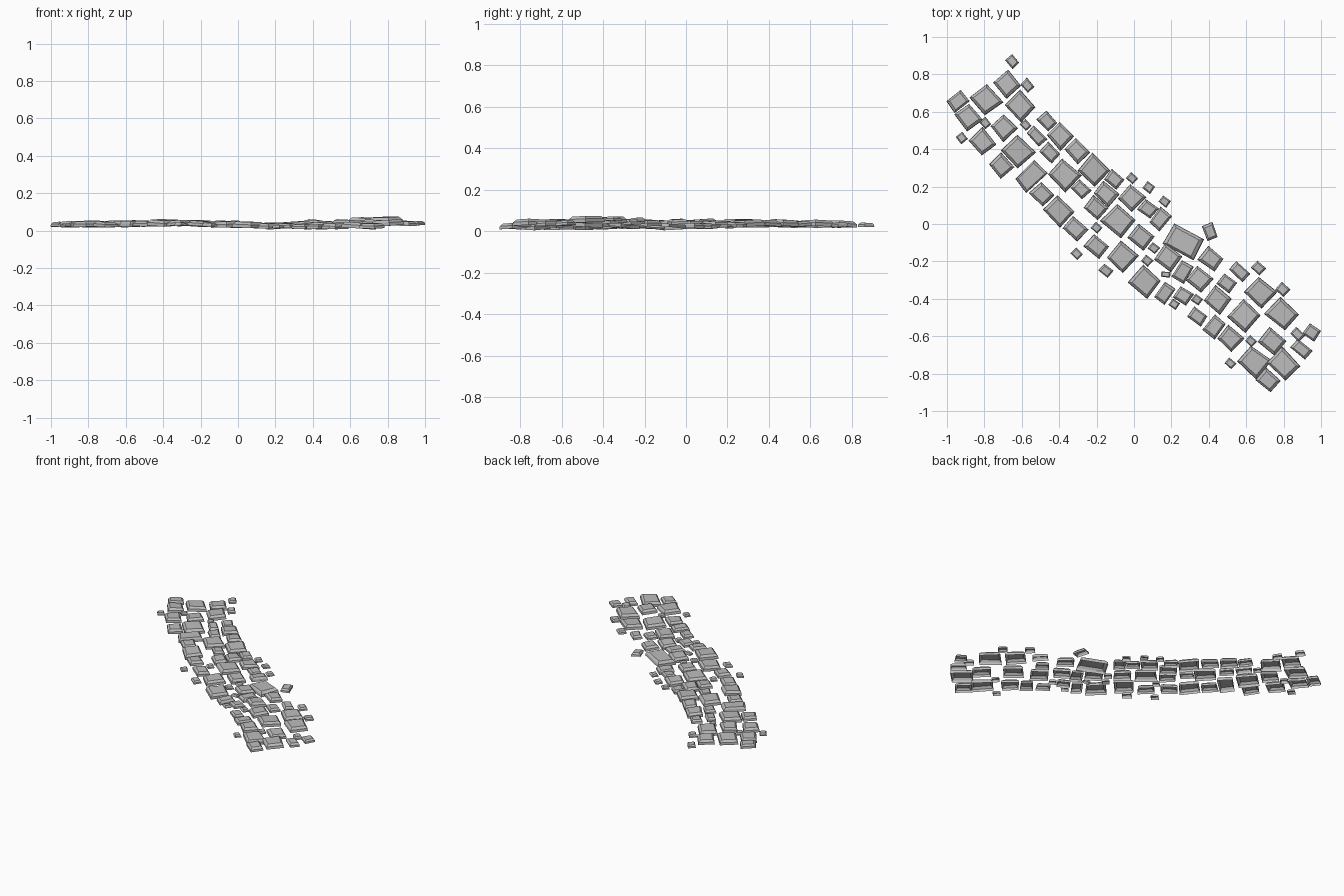
import bpy
import bmesh
import math
import random
from mathutils import Matrix, Vector

random.seed(4)

default_cube = bpy.data.objects.get("Cube")
if default_cube:
    bpy.data.objects.remove(default_cube, do_unlink=True)

# One grey for every stone
stone_grey = bpy.data.materials.new("stone_grey")
stone_grey.use_nodes = True
colour = (0.5, 0.5, 0.5, 1.0)
stone_grey.diffuse_color = colour
shader = next(n for n in stone_grey.node_tree.nodes if n.type == "BSDF_PRINCIPLED")
shader.inputs["Base Color"].default_value = colour
shader.inputs["Roughness"].default_value = 0.9


def follow(keys, x):
    """Linear interpolation through (x, value) pairs."""
    if x <= keys[0][0]:
        return keys[0][1]
    for (left, start), (right, end) in zip(keys, keys[1:]):
        if x <= right:
            return start + (end - start) * (x - left) / (right - left)
    return keys[-1][1]


# Direction of the path in degrees, and height of the ground along it
HEADING = [(-0.9, -52), (-0.4, -45), (0, -40), (0.25, -35), (0.5, -40), (0.8, -42)]
GROUND = [(-1, 0.019), (-0.6, 0.021), (-0.35, 0.028), (0, 0.017), (0.2, 0.012),
          (0.55, 0.018), (0.8, 0.027), (1, 0.006)]


def ground_height(x, y):
    """The lower end of the path is banked, rising towards the back."""
    bank = 0.085 * (0.67 * x + 0.74 * y) if x > 0.3 else 0
    return max(0.008, follow(GROUND, x) + bank)


def wobble(amount):
    return random.uniform(-amount, amount)


def add_stone(name, x, y, along, across, thickness, heading=None):
    """Open-bottomed paving stone: upright sides, a chamfer and a flat top."""
    mesh = bpy.data.meshes.new(name)
    bm = bmesh.new()
    jitter = 0.05 * min(along, across)
    corners = [Vector((sx * along / 2 + wobble(jitter), sy * across / 2 + wobble(jitter), 0))
               for sx, sy in ((-1, -1), (1, -1), (1, 1), (-1, 1))]
    inset = min(0.014, 0.15 * across) / (across / 2)
    rings = []
    for level, scale in ((0, 1.0), (0.55, 0.97), (1, 1 - inset)):
        rings.append([bm.verts.new((c.x * scale, c.y * scale, thickness * level))
                      for c in corners])
    for lower, upper in zip(rings, rings[1:]):
        for i in range(4):
            j = (i + 1) % 4
            bm.faces.new((lower[i], lower[j], upper[j], upper[i]))
    bm.faces.new(rings[-1])

    if heading is None:
        heading = follow(HEADING, x) + wobble(2)
    tilt = Matrix.Rotation(wobble(0.06), 4, "X") @ Matrix.Rotation(wobble(0.06), 4, "Y")
    turn = Matrix.Rotation(math.radians(heading), 4, "Z")
    place = Matrix.Translation((x, y, ground_height(x, y)))
    bm.transform(place @ turn @ tilt)
    for vert in bm.verts:
        vert.co.z = max(vert.co.z, 0)
    bm.to_mesh(mesh)
    bm.free()
    mesh.materials.append(stone_grey)
    bpy.context.collection.objects.link(bpy.data.objects.new(name, mesh))


def lay(name, along, across, thickness, spots):
    """Lay equal stones at spots given in hundredths of a unit."""
    for i, (x, y) in enumerate(spots):
        add_stone(f"{name}_{i + 1}", x / 100, y / 100,
                  along * (1 + wobble(0.03)), across * (1 + wobble(0.03)), thickness)


# Big slabs
lay("large_slab", 0.132, 0.12, 0.031, [
    (-79, 66.5), (-61, 63), (-62, 39), (-37, 26), (-21.5, 29), (-40, 7), (-8.5, 1.5),
    (-6, -17.5), (6, -31), (59, -49), (67.5, -36.5), (79, -48), (64, -73.5), (80, -75)])

# Squarish paving blocks
lay("square_block", 0.111, 0.102, 0.029, [
    (-68, 75), (-69.5, 51.5), (-81, 44), (-88.5, 57), (-39.5, 47), (3.5, -7),
    (74, -62.5), (35, -29.5), (44.5, -40.5), (18, -18), (51.5, -61), (-1.5, 14)])

# Oblong paving blocks
lay("oblong_block", 0.108, 0.088, 0.027, [
    (-71, 31), (-49, 16), (-31.5, -2.5), (-20, -12), (-20.5, 8.5),
    (-15, 16), (71.5, -83.5), (-30.5, 39), (41, -18.5)])

# Cobbles
lay("cobble", 0.088, 0.07, 0.024, [
    (-46.5, 55), (-45, 38), (-10.5, 24), (7.5, 8), (49.5, -31.5),
    (26.5, -38.5), (-28.5, 18.5), (34, -49.5)])
lay("narrow_cobble", 0.1, 0.062, 0.024, [(-52, 47), (56.5, -25.5), (89.5, -67)])

# Blocks laid across the path
lay("cross_block", 0.078, 0.104, 0.026, [
    (-94, 65.5), (14, 2.5), (26, -25.5), (43, -55), (16.5, -37)])
lay("wide_cross_slab", 0.105, 0.148, 0.03, [(-55, 25.5)])

# Loose pebbles between and beside the blocks
lay("pebble", 0.05, 0.043, 0.017, [
    (-92, 46), (-79.5, 54), (-58, 53), (-1, 24.5), (8, 19.5), (16.5, 12),
    (-20, -2), (-30.5, -16), (10.5, -13), (7, -19.5), (21.5, -43),
    (33.5, -40.5), (62.5, -62.5), (51.5, -74.5)])
lay("large_pebble", 0.063, 0.05, 0.02, [
    (-65, 87), (-57, 74), (66.5, -23.5), (79.5, -35), (-15, -25), (87.5, -59)])

# Stones turned out of line
add_stone("long_slab", 0.265, -0.095, 0.185, 0.125, 0.032, heading=-30)
add_stone("stray_block", 0.405, -0.04, 0.06, 0.087, 0.022, heading=22)
add_stone("flat_pebble", 0.17, -0.27, 0.05, 0.028, 0.016, heading=-5)
add_stone("end_cobble", 0.95, -0.58, 0.075, 0.066, 0.022, heading=-35)
